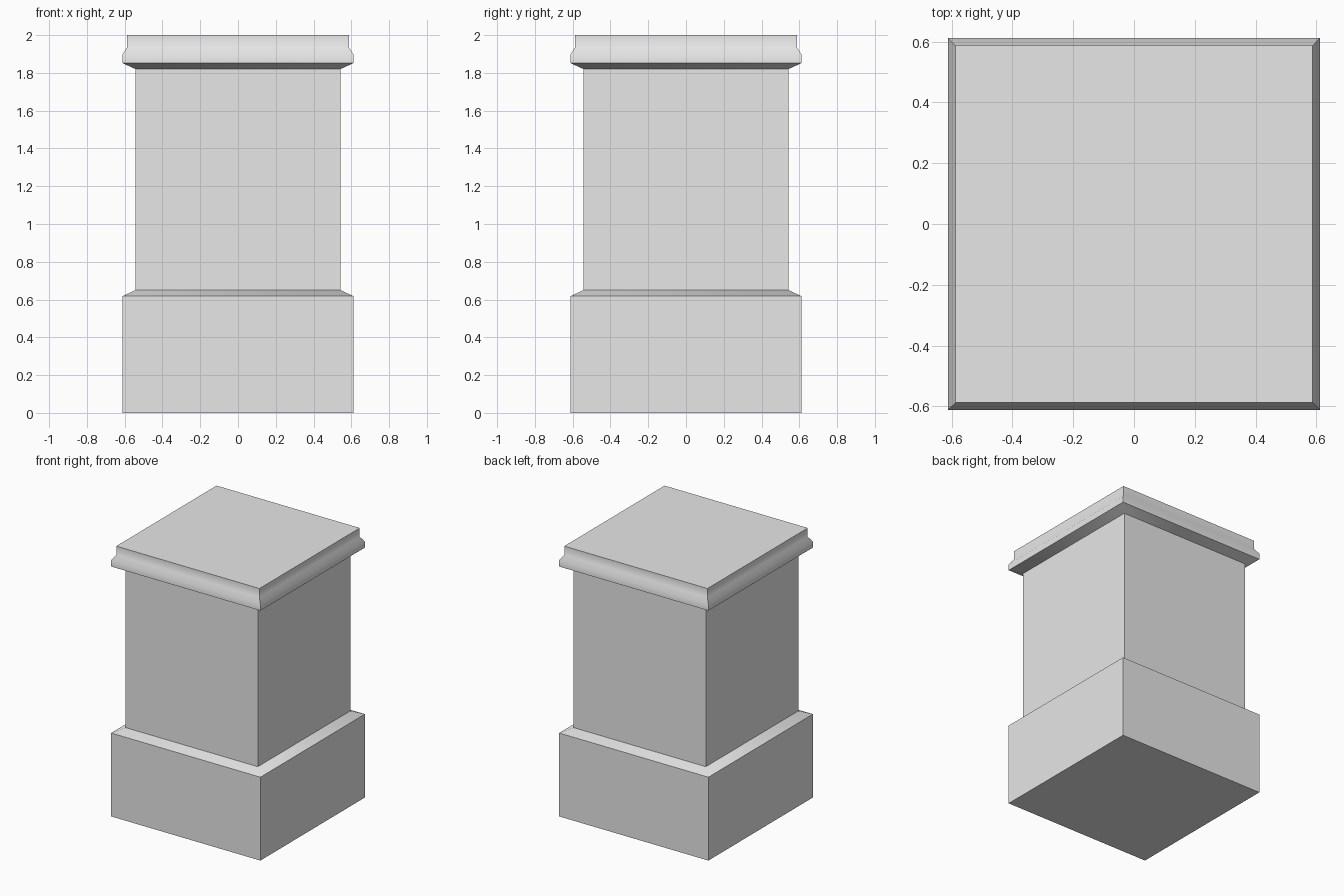
import bpy, bmesh

if "Cube" in bpy.data.objects:
    bpy.data.objects.remove(bpy.data.objects["Cube"])

stone = bpy.data.materials.new("light grey stone")
stone.diffuse_color = (0.8, 0.8, 0.8, 1)
stone.use_nodes = True
stone.node_tree.nodes["Principled BSDF"].inputs["Base Color"].default_value = stone.diffuse_color

# Square outline stacked up through (half width, height) pairs
profile = [
    (0.612, 0.0), (0.612, 0.618),      # plinth
    (0.542, 0.65), (0.542, 1.82),      # sloped ledge and shaft
    (0.612, 1.852), (0.612, 1.897),    # cap underside and lip
    (0.587, 1.934), (0.587, 2.0),      # stepped cap top
]

bm = bmesh.new()
rings = [[bm.verts.new((sx * w, sy * w, z))
          for sx, sy in ((-1, -1), (1, -1), (1, 1), (-1, 1))]
         for w, z in profile]
for low, high in zip(rings, rings[1:]):
    for i in range(4):
        j = (i + 1) % 4
        bm.faces.new((low[i], low[j], high[j], high[i]))
bm.faces.new(rings[0][::-1])
bm.faces.new(rings[-1])
bmesh.ops.recalc_face_normals(bm, faces=bm.faces)

mesh = bpy.data.meshes.new("pedestal")
bm.to_mesh(mesh)
bm.free()
mesh.materials.append(stone)
pedestal = bpy.data.objects.new("pedestal", mesh)
bpy.context.collection.objects.link(pedestal)

# Soft shading on the cap moulding, sharp edges elsewhere
bpy.context.view_layer.objects.active = pedestal
pedestal.select_set(True)
bpy.ops.object.shade_smooth_by_angle(angle=0.75)
